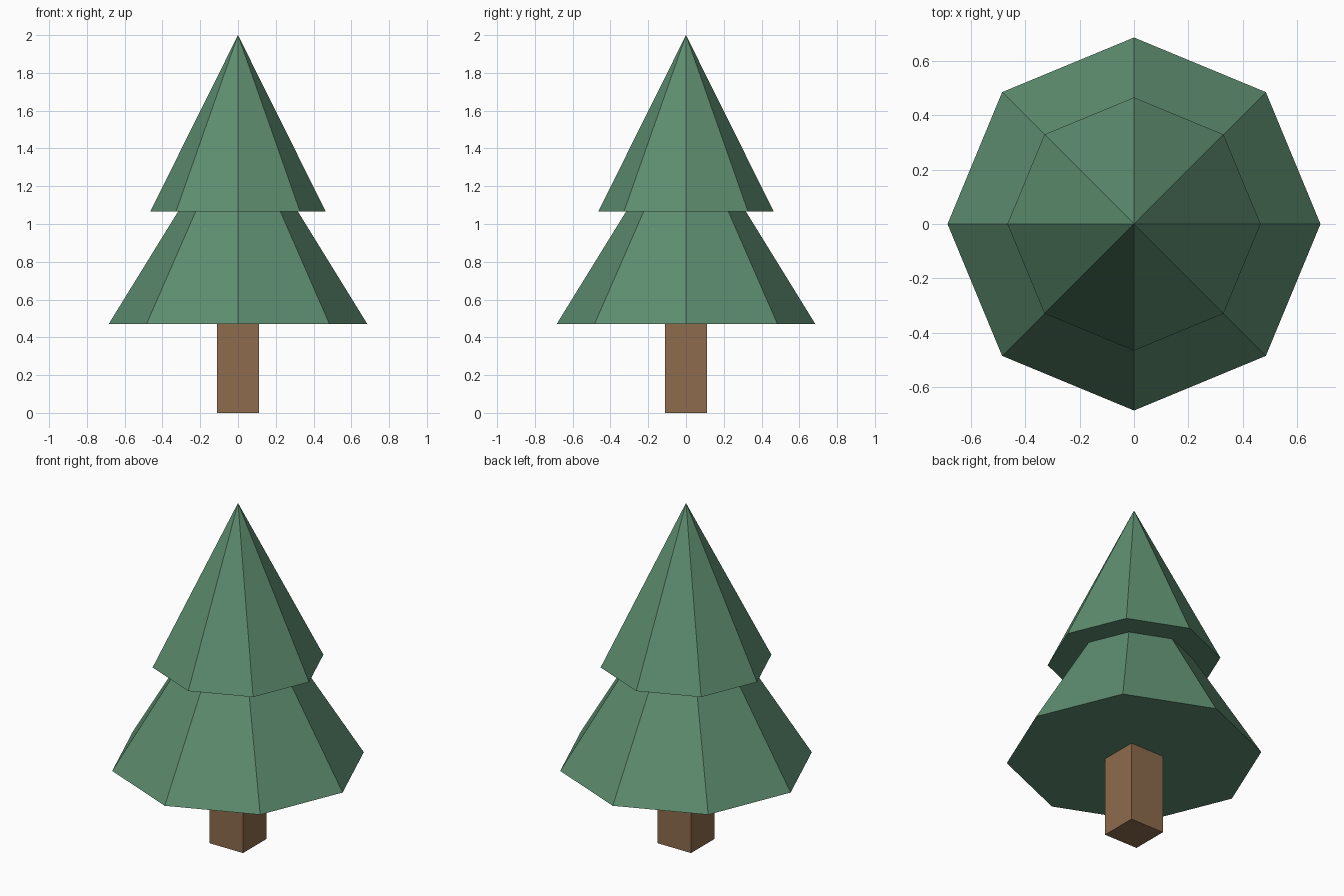
import bpy

default = bpy.data.objects.get("Cube")
if default:
    bpy.data.objects.remove(default, do_unlink=True)


def make_material(name, rgb):
    mat = bpy.data.materials.new(name)
    mat.use_nodes = True
    color = (*rgb, 1.0)
    mat.diffuse_color = color
    mat.node_tree.nodes["Principled BSDF"].inputs["Base Color"].default_value = color
    return mat


def finish(name, mat):
    obj = bpy.context.object
    obj.name = obj.data.name = name
    obj.data.materials.append(mat)
    return obj


def foliage_tier(name, radius, bottom, top, mat):
    """Flat-shaded eight-sided cone, closed underneath."""
    bpy.ops.mesh.primitive_cone_add(
        vertices=8, radius1=radius, radius2=0, depth=top - bottom,
        location=(0, 0, (bottom + top) / 2))
    return finish(name, mat)


green = make_material("foliage green", (0.112, 0.270, 0.162))
brown = make_material("trunk brown", (0.266, 0.150, 0.074))

# Square trunk
trunk_height = 0.47
bpy.ops.mesh.primitive_cube_add(size=1, location=(0, 0, trunk_height / 2))
trunk = finish("trunk", brown)
trunk.scale = (0.22, 0.22, trunk_height)
bpy.ops.object.transform_apply(location=False, rotation=False, scale=True)

# Two overlapping tiers of foliage
foliage_tier("lower_foliage", 0.685, trunk_height, 1.58, green)
foliage_tier("upper_foliage", 0.465, 1.065, 2.0, green)
